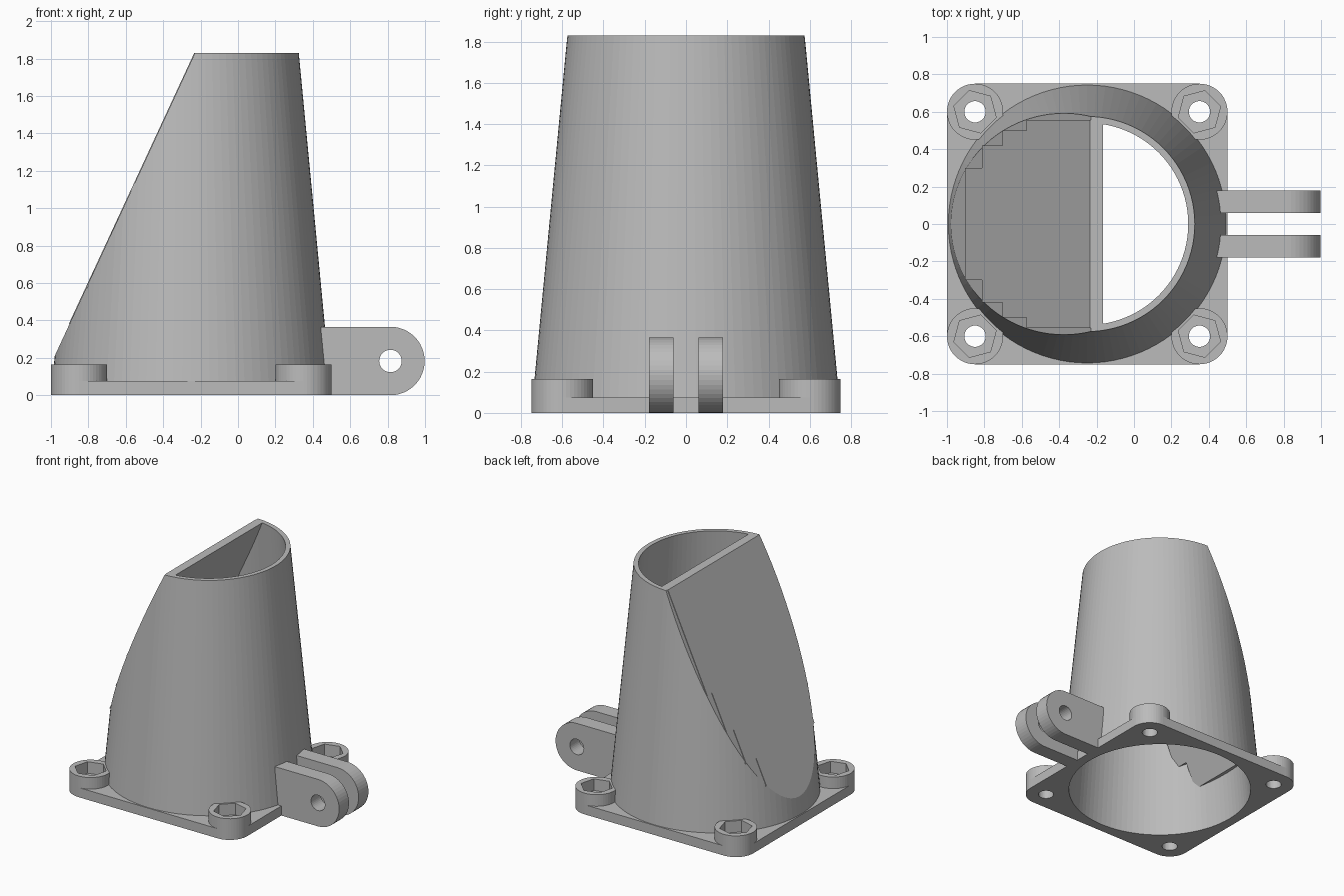
import bpy, bmesh
from math import cos, sin, pi, radians
from mathutils import Matrix

cube = bpy.data.objects.get("Cube")
if cube:
    bpy.data.objects.remove(cube, do_unlink=True)

grey = bpy.data.materials.new("plain grey")
grey.use_nodes = True
COLOUR = (0.5, 0.5, 0.5, 1)
grey.diffuse_color = COLOUR
grey.node_tree.nodes["Principled BSDF"].inputs["Base Color"].default_value = COLOUR

AXIS = -0.25          # x of the tower axis
TOP = 1.83            # height of the tower
SLOPE = 1.62 / 0.75   # rise of the slanted face


def finish(bm, name):
    bmesh.ops.recalc_face_normals(bm, faces=bm.faces)
    mesh = bpy.data.meshes.new(name)
    bm.to_mesh(mesh)
    bm.free()
    mesh.materials.append(grey)
    ob = bpy.data.objects.new(name, mesh)
    bpy.context.collection.objects.link(ob)
    return ob


def prism(name, pts, lo, hi, axis="z"):
    """Extrude a flat outline along z, or an x-z outline along y."""
    bm = bmesh.new()
    place = (lambda a, b, c: (a, b, c)) if axis == "z" else (lambda a, b, c: (a, c, b))
    ends = [[bm.verts.new(place(a, b, c)) for a, b in pts] for c in (lo, hi)]
    for ring in ends:
        bm.faces.new(ring)
    n = len(pts)
    for i in range(n):
        j = (i + 1) % n
        bm.faces.new((ends[0][i], ends[0][j], ends[1][j], ends[1][i]))
    return finish(bm, name)


def cone(name, r0, r1, lo, hi, sides=96):
    bm = bmesh.new()
    bmesh.ops.create_cone(bm, cap_ends=True, segments=sides, radius1=r0, radius2=r1,
                          depth=hi - lo, matrix=Matrix.Translation((AXIS, 0, (lo + hi) / 2)))
    return finish(bm, name)


def arc(x, y, r, start, end, n):
    return [(x + r * cos(radians(start + (end - start) * i / n)),
             y + r * sin(radians(start + (end - start) * i / n))) for i in range(n + 1)]


def disc(x, y, r, n, turn=0):
    return arc(x, y, r, turn, turn + 360, n)[:-1]


def cut(target, cutter):
    """Subtract the cutter for good and remove it."""
    mod = target.modifiers.new("cut", "BOOLEAN")
    mod.operation, mod.object, mod.solver = "DIFFERENCE", cutter, "EXACT"
    deps = bpy.context.evaluated_depsgraph_get()
    mesh = bpy.data.meshes.new_from_object(target.evaluated_get(deps))
    target.modifiers.clear()
    target.data = mesh
    bpy.data.objects.remove(cutter, do_unlink=True)


def bore():
    taper = (0.675 - 0.54) / TOP
    return cone("bore_cutter", 0.675 + 0.1 * taper, 0.54 - 0.1 * taper, -0.1, TOP + 0.1)


def slant_x(z):
    return -0.23 - (TOP - z) / SLOPE


# Tapered tower, hollow and sliced by the slanted face
tower = cone("tower", 0.75, 0.575, 0, TOP)
cut(tower, bore())
cut(tower, prism("slant_cutter", [(slant_x(-0.2), -0.2), (slant_x(2), 2), (-1.6, 2), (-1.6, -0.2)],
                 -1, 1, "y"))

# Slanted wall: stepped panels that widen towards the top
for i, (x, half) in enumerate([(-0.9, 0.30), (-0.81, 0.42), (-0.7, 0.5), (-0.57, 0.557)]):
    z = TOP + (x + 0.23) * SLOPE
    lip = 0.004
    outline = [(x - lip, z), (-0.23 - lip, TOP), (-0.165, TOP), (x + 0.054, z - 0.025)]
    prism(f"slanted_panel_{i + 1}", outline, -half, half, "y")

# Base flange with rounded corners
corners = [(0.35, 0.6), (-0.85, 0.6), (-0.85, -0.6), (0.35, -0.6)]
outline = []
for i, (x, y) in enumerate(corners):
    outline += arc(x, y, 0.15, 90 * i, 90 * i + 90, 12)
flange = prism("base_flange", outline, 0, 0.075)
cut(flange, bore())

# Corner bosses with hexagonal nut pockets and bolt holes
for i, (x, y) in enumerate(corners):
    boss = prism(f"corner_boss_{i + 1}", disc(x, y, 0.15, 48), 0, 0.165)
    turn = 15 if x * y > 0 else 45
    cut(boss, prism("pocket_cutter", disc(x, y, 0.117, 6, turn), 0.075, 0.3))
    cut(boss, prism("bolt_cutter", disc(x, y, 0.057, 32), -0.1, 0.3))
    cut(flange, prism("bolt_cutter", disc(x, y, 0.057, 32), -0.1, 0.3))
    cut(flange, prism("pocket_cutter", disc(x, y, 0.117, 6, turn), 0.0749, 0.3))

# Pair of hinge lugs
for side, lo in (("left", 0.06), ("right", -0.18)):
    r = 0.183
    outline = [(0.445, 2 * r), (0.445, 0)] + arc(0.815, r, r, -90, 90, 24)
    lug = prism(f"hinge_lug_{side}", outline, lo, lo + 0.12, "y")
    cut(lug, prism("pin_cutter", disc(0.815, r, 0.06, 32), -0.5, 0.5, "y"))
